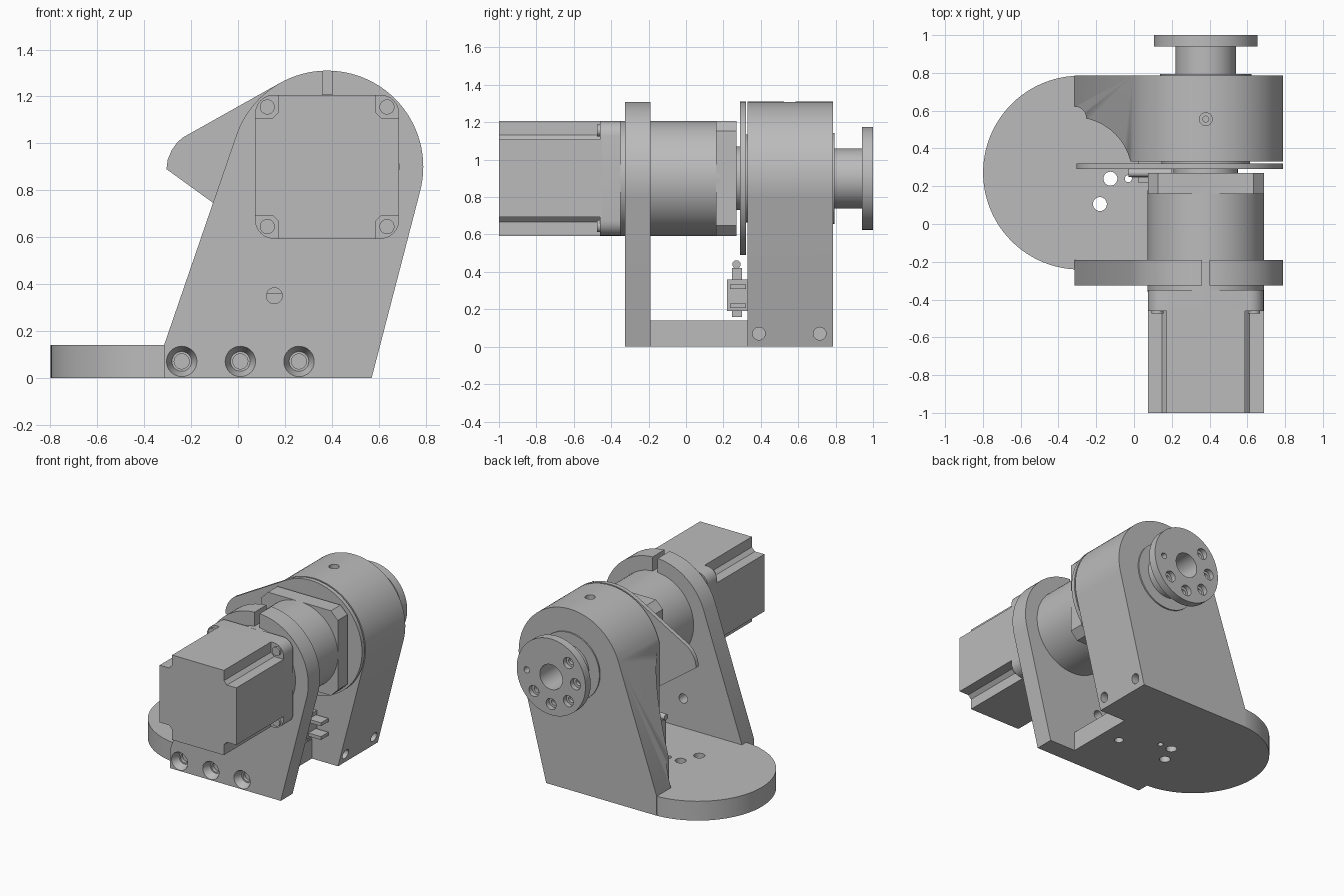
import bpy, bmesh, math
from mathutils import Vector
from mathutils.geometry import convex_hull_2d

if "Cube" in bpy.data.objects:
    bpy.data.objects.remove(bpy.data.objects["Cube"], do_unlink=True)

grey = bpy.data.materials.new("machined_grey")
grey.use_nodes = True
grey.diffuse_color = (0.5, 0.5, 0.5, 1)
grey.node_tree.nodes["Principled BSDF"].inputs["Base Color"].default_value = (0.5, 0.5, 0.5, 1)

AX, AZ = 0.38, 0.90      # drive axis, running along y
HEAD = 0.41              # bracket head radius
HX, HY = -0.315, 0.24    # centre of the base bolt pattern


def finish(name, bm):
    bmesh.ops.recalc_face_normals(bm, faces=bm.faces)
    mesh = bpy.data.meshes.new(name)
    bm.to_mesh(mesh)
    bm.free()
    mesh.materials.append(grey)
    ob = bpy.data.objects.new(name, mesh)
    bpy.context.collection.objects.link(ob)
    return ob


def rod(name, p, q, r1, r2=None, n=48):
    """Cylinder or cone from p to q."""
    p, q = Vector(p), Vector(q)
    bm = bmesh.new()
    bmesh.ops.create_cone(bm, cap_ends=True, segments=n, radius1=r1,
                          radius2=r1 if r2 is None else r2, depth=(q - p).length)
    m = (q - p).to_track_quat('Z', 'Y').to_matrix().to_4x4()
    m.translation = (p + q) / 2
    bm.transform(m)
    return finish(name, bm)


def axle(name, a, b, r, r2=None, dx=0, dz=0, n=64):
    """Rod along y, placed relative to the drive axis."""
    return rod(name, (AX + dx, a, AZ + dz), (AX + dx, b, AZ + dz), r, r2, n)


def prism(name, pts, a, b):
    """Profile in x and z, extruded from y = a to y = b."""
    bm = bmesh.new()
    face = bm.faces.new([bm.verts.new((x, a, z)) for x, z in pts])
    new = bmesh.ops.extrude_face_region(bm, geom=[face])["geom"]
    bmesh.ops.translate(bm, vec=(0, b - a, 0),
                        verts=[v for v in new if isinstance(v, bmesh.types.BMVert)])
    return finish(name, bm)


def box(name, lo, hi):
    return prism(name, [(lo[0], lo[2]), (hi[0], lo[2]), (hi[0], hi[2]), (lo[0], hi[2])], lo[1], hi[1])


def boolean(ob, tools, op='DIFFERENCE'):
    bpy.context.view_layer.objects.active = ob
    for t in tools:
        m = ob.modifiers.new("cut", 'BOOLEAN')
        m.operation, m.solver, m.object = op, 'EXACT', t
        bpy.ops.object.modifier_apply(modifier=m.name)
        bpy.data.objects.remove(t, do_unlink=True)


def ring(n):
    return [(math.cos(2 * math.pi * i / n), math.sin(2 * math.pi * i / n)) for i in range(n)]


def head_outline(extra):
    """Hull of the round head and some extra corner points."""
    pts = [Vector((AX + HEAD * c, AZ + HEAD * s)) for c, s in ring(96)] + [Vector(p) for p in extra]
    return [pts[i] for i in convex_hull_2d(pts)]


def square(corner):
    """Repeat one corner around the drive axis."""
    pts = []
    for _ in range(4):
        pts += [(AX + x, AZ + z) for x, z in corner]
        corner = [(-z, x) for x, z in corner]
    return pts


bracket = head_outline([(-0.315, 0), (-0.315, 0.14), (0.57, 0)])


def underside_holes():
    spots = [(0.28, 0.555), (0.12, 0.555), (0.03, 0.72), (0.03, 0.39), (-0.05, 0.555), (-0.215, 0.72)]
    cuts = []
    for x, y in spots:
        cuts.append(rod("cutter", (x, y, -0.01), (x, y, 0.05), 0.067, 0.035, 24))
        cuts.append(rod("cutter", (x, y, -0.01), (x, y, 0.1), 0.028, None, 24))
    return cuts


# Base plate: round end joined to a bar, with bolt pattern and lower recess
base = rod("base_plate", (-0.286, 0.272, 0), (-0.286, 0.272, 0.14), 0.513, None, 96)
boolean(base, [box("bar", (-0.28, -0.2, 0), (0.36, 0.34, 0.14))], 'UNION')
cuts = [rod("cutter", (HX, HY, -0.1), (HX, HY, 0.06), 0.235)]
for count, dist, r in ((8, 0.19, 0.037), (4, 0.285, 0.019)):
    for c, s in ring(count):
        x, y = HX + dist * c, HY + dist * s
        cuts.append(rod("cutter", (x, y, -0.1), (x, y, 0.3), r, None, 24))
cuts.append(rod("cutter", (0.22, 0.105, -0.1), (0.22, 0.105, 0.3), 0.03, None, 24))
boolean(base, cuts + underside_holes())

# Front clamp bracket: slit, clamp bolt, countersunk feet, sight hole
front = prism("front_clamp_bracket", bracket, -0.325, -0.19)
cuts = [box("cutter", (0.36, -0.5, 1.15), (0.40, 0, 1.5)),
        rod("cutter", (-0.1, -0.255, 1.26), (0.9, -0.255, 1.26), 0.03, None, 24),
        rod("cutter", (-0.1, -0.255, 1.25), (0.25, -0.255, 1.25), 0.058, None, 32),
        rod("cutter", (0.155, -0.5, 0.35), (0.155, 0, 0.35), 0.034, None, 24)]
for x in (-0.24, 0.01, 0.26):
    cuts.append(rod("cutter", (x, -0.335, 0.07), (x, -0.27, 0.07), 0.069, 0.042, 32))
    cuts.append(rod("cutter", (x, -0.335, 0.07), (x, -0.245, 0.07), 0.032, None, 24))
for dx in (-0.255, 0.255):
    for dz in (-0.255, 0.255):
        cuts.append(axle("cutter", -0.26, -0.1, 0.022, None, dx, dz, 20))
boolean(front, cuts)

# Rear bearing bracket: bearing bore, base clearance, side and top screw holes
rear = prism("rear_bearing_bracket", bracket, 0.33, 0.785)
cuts = [axle("cutter", 0.70, 0.9, 0.24),
        rod("cutter", (HX, 0.26, -0.1), (HX, 0.26, 1.2), 0.305),
        rod("cutter", (HX, 0.56, -0.1), (HX, 0.56, 1.2), 0.062, None, 32),
        rod("cutter", (AX, 0.555, 1.28), (AX, 0.555, 1.4), 0.034, None, 24),
        rod("cutter", (AX, 0.555, 1.22), (AX, 0.555, 1.4), 0.016, None, 16)]
for y in (0.39, 0.715):
    cuts.append(rod("cutter", (0.52, y, 0.07), (0.8, y, 0.07), 0.062, None, 32))
    cuts.append(rod("cutter", (0.44, y, 0.07), (0.8, y, 0.07), 0.034, None, 24))
boolean(rear, cuts + underside_holes())

# Motor body with notched corners, and its rounded mounting flange
H, N = 0.307, 0.1
prism("motor_body", square([(H, H - N), (H - N + 0.025, H - N), (H - N, H - N + 0.025), (H - N, H)]), -1, -0.45)
arc = [(H - 0.08 + 0.08 * math.cos(a * math.pi / 12), H - 0.08 + 0.08 * math.sin(a * math.pi / 12))
       for a in range(7)]
prism("motor_flange", square(arc), -0.46, -0.35)
for dx in (-0.255, 0.255):
    for dz in (-0.255, 0.255):
        screw = axle("motor_screw", -0.475, -0.45, 0.032, None, dx, dz, 24)
        boolean(screw, [axle("cutter", -0.5, -0.462, 0.016, None, dx, dz, 6)])

# Gearbox barrel and its chamfered output flange
axle("gearbox_barrel", -0.36, 0.18, 0.308, None, n=96)
prism("gearbox_flange", square([(H, H - 0.055), (H - 0.055, H)]), 0.16, 0.27)

# Sensor flag disc with side lobe, and the hub that carries it
axle("flag_hub", 0.26, 0.30, 0.17)
prism("sensor_flag", head_outline([(-0.235, 1.025), (-0.26, 1.003), (-0.283, 0.97),
                                   (-0.30, 0.93), (-0.305, 0.89)]), 0.29, 0.32)
axle("spacer_ring", 0.31, 0.335, 0.235)

# Bearing: outer race, inner race and balls
race = axle("bearing_outer_race", 0.70, 0.795, 0.243)
boolean(race, [axle("cutter", 0.6, 0.9, 0.22)])
axle("bearing_inner_race", 0.70, 0.79, 0.178)
for i, (c, s) in enumerate(ring(18)):
    bm = bmesh.new()
    bmesh.ops.create_uvsphere(bm, u_segments=16, v_segments=10, radius=0.029)
    bmesh.ops.translate(bm, verts=bm.verts, vec=(AX + 0.199 * c, 0.755, AZ + 0.199 * s))
    finish("bearing_ball", bm)

# Output shaft and drilled flange
shaft = axle("output_shaft", 0.70, 0.95, 0.16)
boolean(shaft, [axle("cutter", 0.75, 1.1, 0.09)])
flange = axle("output_flange", 0.94, 1.0, 0.275, None, n=96)
cuts = [axle("cutter", 0.9, 1.1, 0.09)]
for c, s in ring(8):
    cuts.append(axle("cutter", 0.965, 1.1, 0.04, None, 0.195 * c, 0.195 * s, 24))
    cuts.append(axle("cutter", 0.9, 1.1, 0.022, None, 0.195 * c, 0.195 * s, 20))
boolean(flange, cuts)

# Position sensor between the brackets
box("sensor_body", (0.02, 0.22, 0.19), (0.40, 0.33, 0.36))
box("sensor_board", (-0.01, 0.245, 0.16), (0.38, 0.30, 0.42))
rod("sensor_tip", (-0.03, 0.27, 0.44), (0.2, 0.27, 0.44), 0.022, None, 16)
for z in (0.22, 0.32):
    box("sensor_prong", (0.38, 0.235, z - 0.012), (0.50, 0.32, z + 0.012))

# Smooth the round walls and keep hard edges
for ob in bpy.context.scene.objects:
    ob.select_set(ob.type == 'MESH')
bpy.context.view_layer.objects.active = base
bpy.ops.object.shade_smooth_by_angle(angle=math.radians(30))
